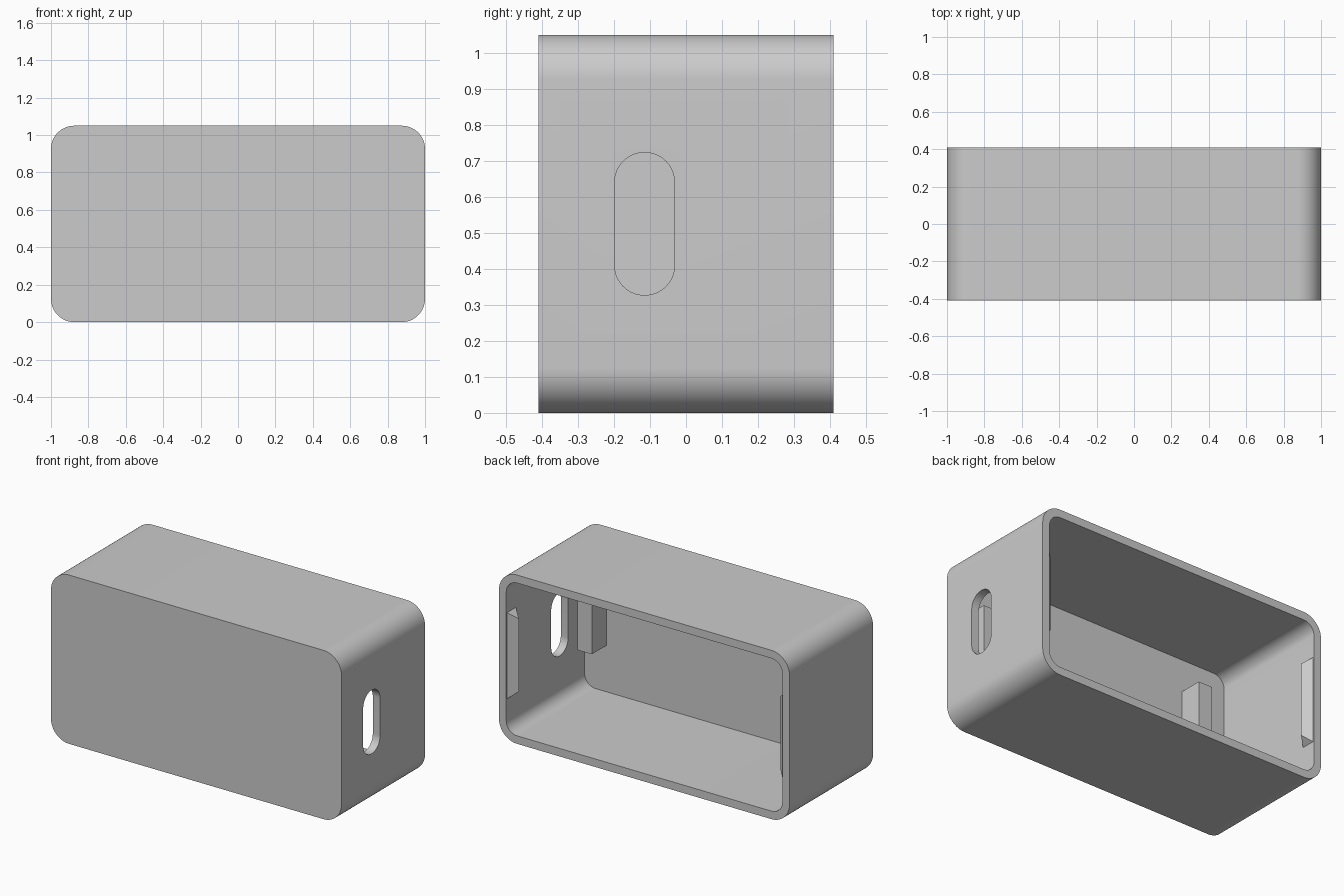
import bpy, bmesh, math
from mathutils import Vector

cube = bpy.data.objects.get("Cube")
if cube:
    bpy.data.objects.remove(cube, do_unlink=True)

# Overall dimensions
HX, HY, H = 1.0, 0.41, 1.05
WALL, RADIUS = 0.05, 0.125
MID = H / 2
IN_X, IN_FRONT = HX - WALL, -HY + WALL

# Single plain plastic colour
grey = bpy.data.materials.new("light_grey_plastic")
grey.use_nodes = True
rgba = (0.6, 0.6, 0.6, 1)
grey.diffuse_color = rgba
grey.node_tree.nodes["Principled BSDF"].inputs["Base Color"].default_value = rgba


def add_object(name, bm):
    bmesh.ops.recalc_face_normals(bm, faces=bm.faces[:])
    mesh = bpy.data.meshes.new(name)
    bm.to_mesh(mesh)
    bm.free()
    mesh.materials.append(grey)
    obj = bpy.data.objects.new(name, mesh)
    bpy.context.collection.objects.link(obj)
    return obj


def rounded_outline(half_w, half_h, r, steps=16):
    """Rounded rectangle centred on the origin, as (a, b) pairs."""
    points = []
    for corner, (sa, sb) in enumerate([(1, 1), (-1, 1), (-1, -1), (1, -1)]):
        for i in range(steps + 1):
            t = math.pi / 2 * (corner + i / steps)
            points.append((sa * (half_w - r) + r * math.cos(t),
                           sb * (half_h - r) + r * math.sin(t)))
    return points


def prism(name, points, direction):
    """Extrude a closed planar outline along a direction."""
    bm = bmesh.new()
    face = bm.faces.new([bm.verts.new(p) for p in points])
    new = bmesh.ops.extrude_face_region(bm, geom=[face])["geom"]
    verts = [g for g in new if isinstance(g, bmesh.types.BMVert)]
    bmesh.ops.translate(bm, verts=verts, vec=direction)
    bmesh.ops.remove_doubles(bm, verts=bm.verts[:], dist=1e-5)
    return add_object(name, bm)


def cut(target, cutter):
    cutter.hide_render = True
    mod = target.modifiers.new("cut", "BOOLEAN")
    mod.operation, mod.solver, mod.object = "DIFFERENCE", "EXACT", cutter
    bpy.context.view_layer.objects.active = target
    bpy.ops.object.modifier_apply(modifier=mod.name)
    bpy.data.objects.remove(cutter, do_unlink=True)


# Case body, hollowed from the open back
outer = rounded_outline(HX, MID, RADIUS)
inner = rounded_outline(IN_X, MID - WALL, RADIUS - WALL)
case = prism("case_shell", [(a, -HY, MID + b) for a, b in outer], (0, 2 * HY, 0))
cut(case, prism("cavity_cutter", [(a, IN_FRONT, MID + b) for a, b in inner], (0, 2 * HY, 0)))

# Rounded cable slot through the left wall
SLOT_Y, SLOT_HALF_W, SLOT_HALF_H = -0.115, 0.083, 0.198
slot = rounded_outline(SLOT_HALF_W, SLOT_HALF_H, SLOT_HALF_W - 0.0005)
cut(case, prism("slot_cutter", [(HX - 0.1, SLOT_Y + a, MID + b) for a, b in slot], (0.2, 0, 0)))

bpy.ops.object.select_all(action="DESELECT")
case.select_set(True)
bpy.context.view_layer.objects.active = case
bpy.ops.object.shade_smooth_by_angle(angle=math.radians(30))


# Support posts standing on the inside of the front wall
def post(name, x0, x1, half_h):
    y0, y1 = IN_FRONT - 0.01, -0.217
    base = [(x0, y0), (x1, y0), (x1, y1), (x0, y1)]
    prism(name, [(x, y, MID - half_h) for x, y in base], (0, 0, 2 * half_h))


post("left_post", 0.80, 0.897, 0.187)
post("right_post", -0.743, -0.648, 0.275)


# Snap ridges with tapered ends on both side walls near the opening
def snap_ridge(name, side):
    bm = bmesh.new()
    for x, y, half_h in [(IN_X, 0.315, 0.268), (IN_X, 0.402, 0.268), (IN_X - WALL, 0.358, 0.227)]:
        for s in (-1, 1):
            bm.verts.new(Vector((side * x, y, MID + s * half_h)))
    bmesh.ops.convex_hull(bm, input=bm.verts[:])
    bmesh.ops.dissolve_limit(bm, angle_limit=0.01, verts=bm.verts[:], edges=bm.edges[:])
    add_object(name, bm)


snap_ridge("left_snap_ridge", 1)
snap_ridge("right_snap_ridge", -1)
